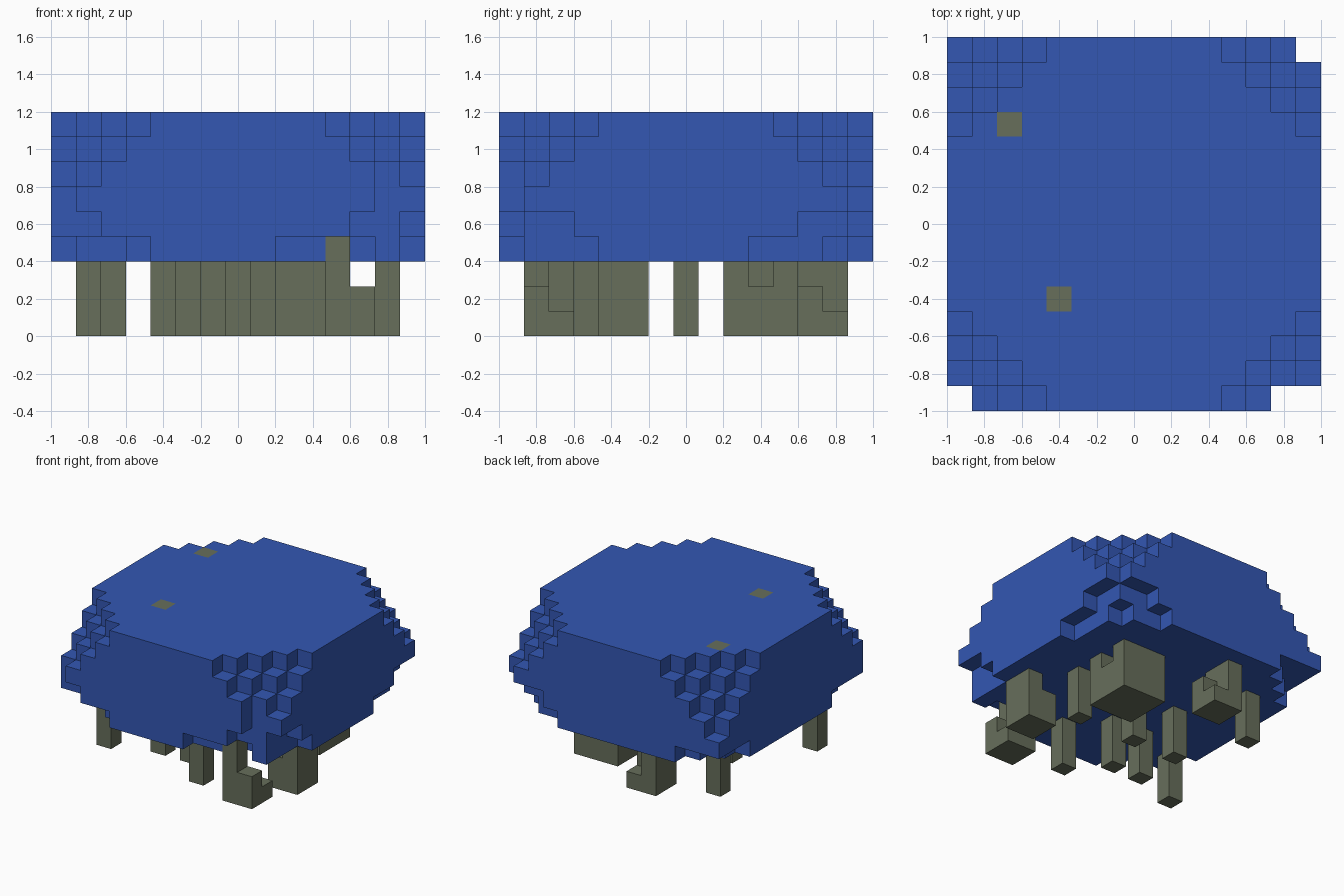
import bpy, bmesh
from mathutils import Vector

if "Cube" in bpy.data.objects:
    bpy.data.objects.remove(bpy.data.objects["Cube"], do_unlink=True)

N = 15            # blocks per side
S = 2 / N         # block size
LEG, TOP = 3, 9   # canopy starts above the legs and ends at the top


def material(name, rgb):
    mat = bpy.data.materials.new(name)
    mat.use_nodes = True
    mat.diffuse_color = (*rgb, 1)
    bsdf = next(n for n in mat.node_tree.nodes if n.type == 'BSDF_PRINCIPLED')
    bsdf.inputs["Base Color"].default_value = (*rgb, 1)
    bsdf.inputs["Roughness"].default_value = 0.9
    return mat


blue = material("leaf_blue", (0.033, 0.095, 0.45))
olive = material("stem_olive", (0.135, 0.158, 0.105))


def box(x, y, z, w=1, d=1, h=1):
    """Set of block cells filling a box."""
    return {(x + i, y + j, z + k)
            for i in range(w) for j in range(d) for k in range(h)}


def block_object(name, cells, mat, solid):
    """Skin a set of blocks, leaving out faces hidden by other blocks."""
    bm = bmesh.new()
    for cell in sorted(cells):
        centre = Vector(cell) + Vector((0.5, 0.5, 0.5))
        for axis in range(3):
            for sign in (-1, 1):
                step = [0, 0, 0]
                step[axis] = sign
                if tuple(c + s for c, s in zip(cell, step)) in solid:
                    continue
                n = Vector(step) / 2
                u = Vector([0.5 if a == (axis + 1) % 3 else 0 for a in range(3)])
                v = Vector(step).cross(u)
                ring = (-u - v, u - v, u + v, v - u)
                bm.faces.new([bm.verts.new(centre + n + r) for r in ring])
    bmesh.ops.remove_doubles(bm, verts=bm.verts, dist=0.001)
    for vert in bm.verts:
        x, y, z = vert.co
        vert.co = (x * S - 1, y * S - 1, z * S)
    mesh = bpy.data.meshes.new(name)
    bm.to_mesh(mesh)
    bm.free()
    mesh.materials.append(mat)
    obj = bpy.data.objects.new(name, mesh)
    bpy.context.collection.objects.link(obj)


# Canopy: a slab whose corners are stepped away, layer by layer.
# Each digit is the number of blocks cut from one row, counted from the edge.
canopy = box(0, 0, LEG, N, N, TOP - LEG)
upper = ["1", "21", "321", "4321"]
corners = {
    (0, 0): ["4311", "2"] + upper,
    (1, 0): ["6111", "311", "2"] + upper[1:],
    (1, 1): ["42111", "311"] + upper,
    (0, 1): ["321", ""] + upper,
}
for (right, back), layers in corners.items():
    for k, rows in enumerate(layers):
        for j, count in enumerate(rows):
            for i in range(int(count)):
                canopy.discard((N - 1 - i if right else i,
                                N - 1 - j if back else j, LEG + k))
canopy.discard((12, 1, LEG))

# Stems: single posts, two of which run up through the canopy
stems = {
    "left_tall_stem": box(4, 4, 0, h=TOP),
    "back_tall_stem": box(2, 11, 0, h=TOP),
    "corner_stem": box(11, 1, 0, h=4) | box(12, 1, 0, h=2) | box(11, 2, 0, 2),
    "side_stem": box(13, 4, 0, d=2, h=LEG) | box(12, 4, 0, d=2, h=2),
    "thick_stem": box(9, 9, 0, 3, 3, LEG) - box(11, 10, 2),
    "back_stem": box(5, 12, 0, d=2, h=LEG) | box(6, 12, 0, h=2) | box(6, 13, 0),
}
for n, (x, y) in enumerate([(1, 3), (8, 2), (6, 4), (11, 7), (7, 7), (4, 7)]):
    stems["thin_stem_" + "abcdef"[n]] = box(x, y, 0, h=LEG)

wood = set().union(*stems.values())
canopy -= wood
solid = canopy | wood
block_object("canopy", canopy, blue, solid)
for name, cells in stems.items():
    block_object(name, cells, olive, solid)
